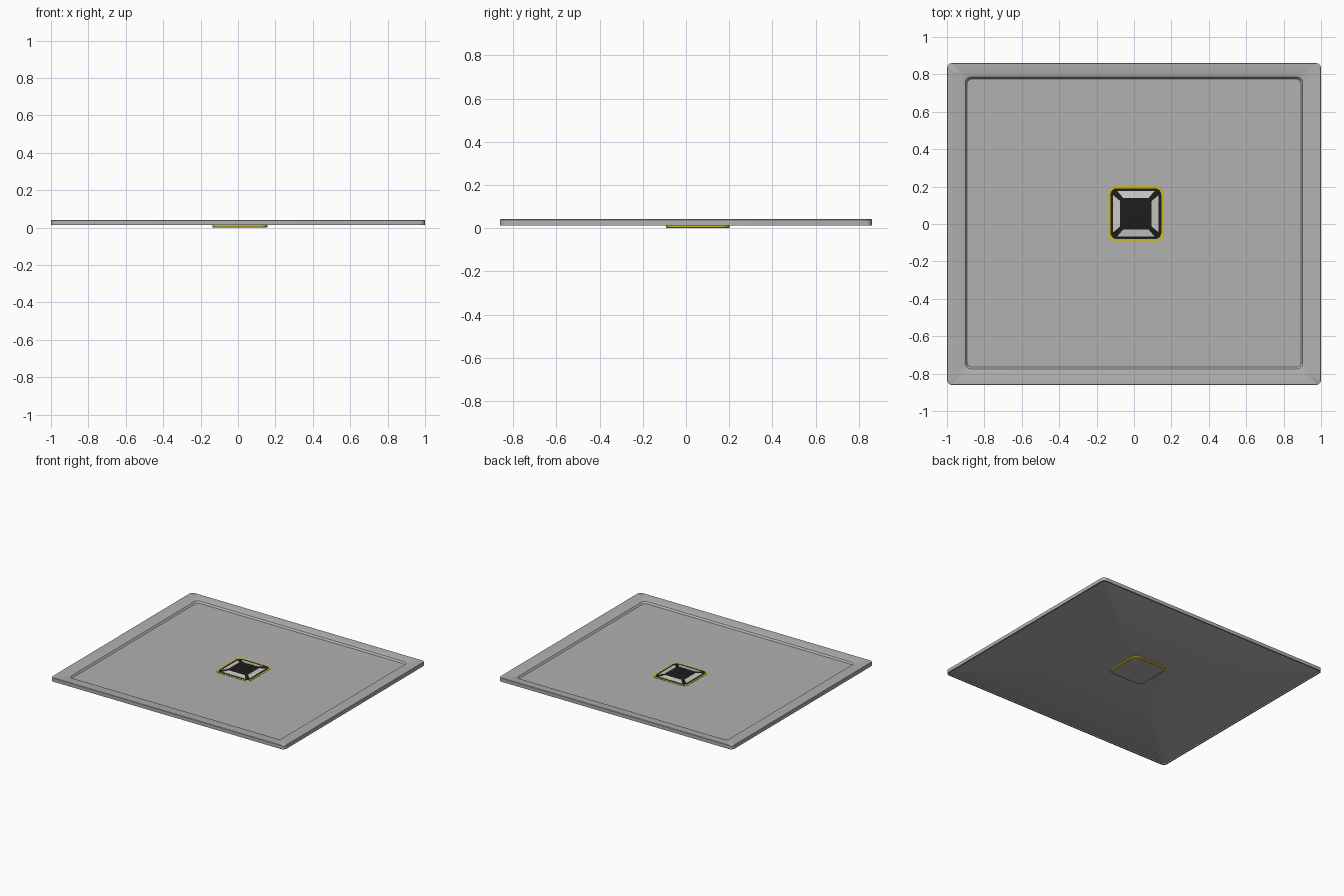
import bpy, bmesh, math
from mathutils import Vector

default = bpy.data.objects.get("Cube")
if default:
    bpy.data.objects.remove(default, do_unlink=True)


def material(name, rgb):
    m = bpy.data.materials.new(name)
    m.use_nodes = True
    m.diffuse_color = (*rgb, 1)
    m.node_tree.nodes["Principled BSDF"].inputs["Base Color"].default_value = (*rgb, 1)
    return m


GREY = material("stone grey", (0.44, 0.44, 0.44))
BLACK = material("black", (0.012, 0.012, 0.012))
YELLOW = material("seal yellow", (0.62, 0.5, 0.01))
SILVER = material("light grey", (0.58, 0.59, 0.57))

DRAIN = (0.01, 0.055)
CORNER_STEPS = 6


def rounded_rect(hx, hy, radius, z, centre=(0, 0)):
    """Loop of points around a rectangle with rounded corners."""
    points = []
    for corner, (sx, sy) in enumerate([(1, 1), (-1, 1), (-1, -1), (1, -1)]):
        for i in range(CORNER_STEPS + 1):
            a = math.pi / 2 * (corner + i / CORNER_STEPS)
            points.append(Vector((centre[0] + sx * (hx - radius) + radius * math.cos(a),
                                  centre[1] + sy * (hy - radius) + radius * math.sin(a), z)))
    return points


def loft(name, loops, mat, closed=False):
    """Skin consecutive loops; either close into a ring or cap both ends."""
    bm = bmesh.new()
    rings = [[bm.verts.new(p) for p in loop] for loop in loops]
    pairs = list(zip(rings, rings[1:]))
    if closed:
        pairs.append((rings[-1], rings[0]))
    else:
        bm.faces.new(rings[0])
        bm.faces.new(rings[-1])
    for a, b in pairs:
        n = len(a)
        for i in range(n):
            j = (i + 1) % n
            bm.faces.new((a[i], a[j], b[j], b[i]))
    bmesh.ops.recalc_face_normals(bm, faces=bm.faces)
    mesh = bpy.data.meshes.new(name)
    bm.to_mesh(mesh)
    bm.free()
    obj = bpy.data.objects.new(name, mesh)
    bpy.context.collection.objects.link(obj)
    mesh.materials.append(mat)
    bpy.ops.object.select_all(action="DESELECT")
    obj.select_set(True)
    bpy.context.view_layer.objects.active = obj
    bpy.ops.object.shade_smooth_by_angle(angle=math.radians(30))
    return obj


# Tray: skirt, sloping rim, sunken floor, drain hole and underside
floor_centre = (0, 0.005)
tray_loops = [
    rounded_rect(1.0, 0.862, 0.03, 0.013),
    rounded_rect(1.0, 0.862, 0.03, 0.039),
    rounded_rect(0.996, 0.858, 0.03, 0.042),
    rounded_rect(0.925, 0.80, 0.03, 0.040, floor_centre),
    rounded_rect(0.902, 0.78, 0.03, 0.034, floor_centre),
    rounded_rect(0.892, 0.77, 0.025, 0.021, floor_centre),
    rounded_rect(0.145, 0.145, 0.04, 0.019, DRAIN),
    rounded_rect(0.145, 0.145, 0.04, 0.013, DRAIN),
    rounded_rect(0.95, 0.812, 0.03, 0.013),
    rounded_rect(0.975, 0.837, 0.03, 0.022),
    rounded_rect(0.99, 0.852, 0.03, 0.022),
    rounded_rect(0.99, 0.852, 0.03, 0.013),
]
loft("shower_tray", tray_loops, GREY, closed=True)

# Yellow seal around the drain
loft("drain_seal", [
    rounded_rect(0.143, 0.143, 0.04, 0.0, DRAIN),
    rounded_rect(0.147, 0.147, 0.04, 0.003, DRAIN),
    rounded_rect(0.147, 0.147, 0.04, 0.021, DRAIN),
    rounded_rect(0.136, 0.136, 0.035, 0.021, DRAIN),
    rounded_rect(0.136, 0.136, 0.035, 0.0, DRAIN),
], YELLOW, closed=True)

# Grey plate closing the drain from below
loft("drain_underside", [rounded_rect(0.136, 0.136, 0.035, z, DRAIN) for z in (0.001, 0.006)], GREY)

# Black cover: flat border, sloping sides, flat centre
loft("drain_cover", [
    rounded_rect(0.136, 0.136, 0.035, 0.006, DRAIN),
    rounded_rect(0.136, 0.136, 0.035, 0.020, DRAIN),
    rounded_rect(0.122, 0.122, 0.025, 0.021, DRAIN),
    rounded_rect(0.084, 0.084, 0.004, 0.027, DRAIN),
], BLACK)

# Four light panels lying on the sloping sides of the cover
for k, side in enumerate(("right", "back", "left", "front")):
    angle = k * math.pi / 2
    c, s = math.cos(angle), math.sin(angle)

    def panel(lift):
        outline = [(0.122, -0.1, 0.021), (0.122, 0.1, 0.021),
                   (0.084, 0.068, 0.027), (0.084, -0.068, 0.027)]
        return [Vector((DRAIN[0] + c * x - s * y, DRAIN[1] + s * x + c * y, z + lift))
                for x, y, z in outline]

    loft("cover_panel_" + side, [panel(-0.001), panel(0.001)], SILVER)
